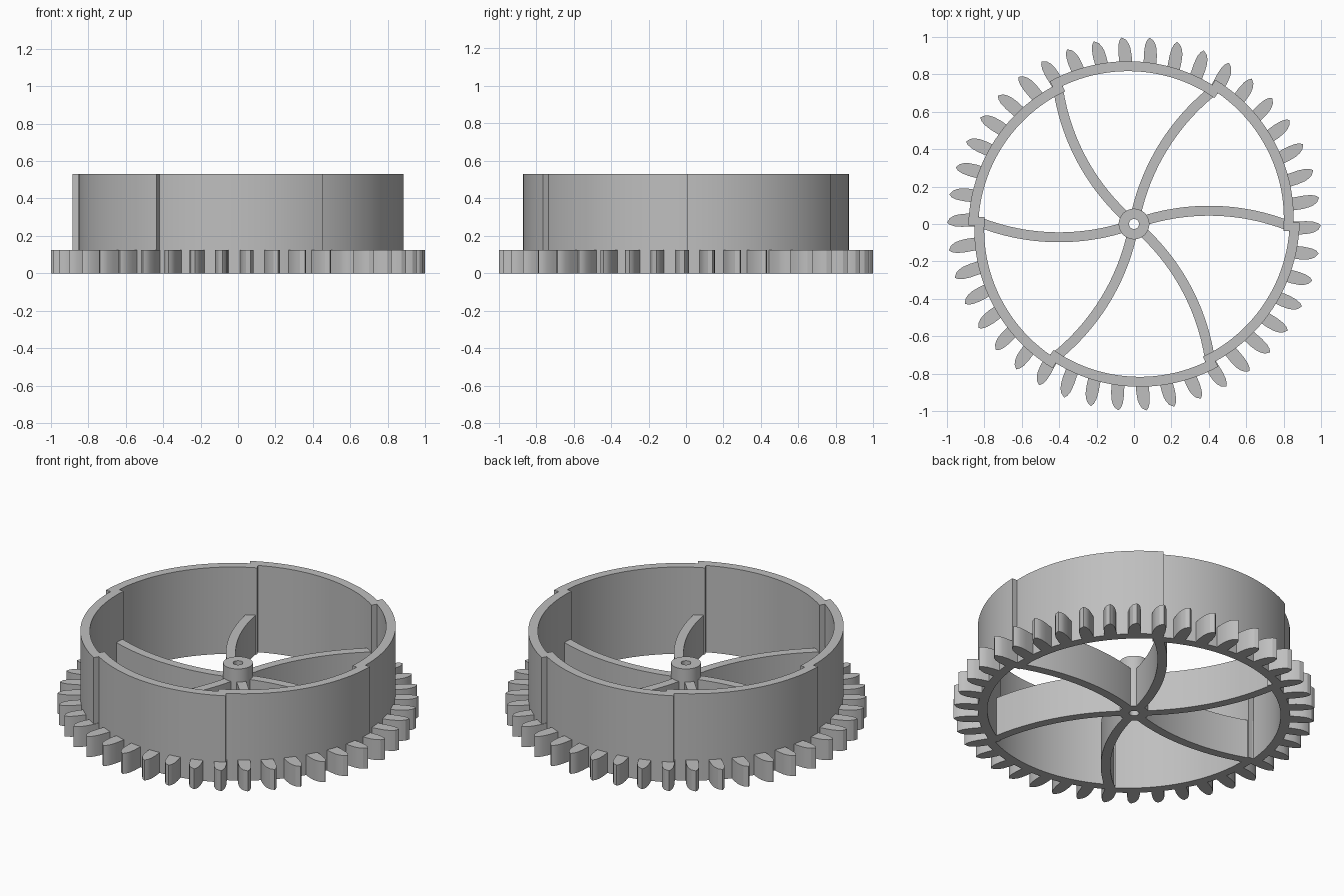
import bpy, bmesh, math
from mathutils import Vector

cube = bpy.data.objects.get("Cube")
if cube:
    bpy.data.objects.remove(cube, do_unlink=True)

GREY = (0.52, 0.52, 0.52, 1)
mat = bpy.data.materials.new("plain grey")
mat.use_nodes = True
mat.diffuse_color = GREY
mat.node_tree.nodes["Principled BSDF"].inputs["Base Color"].default_value = GREY

ARMS = 6
TEETH = 42
WALL = 0.053


def polar(r, deg):
    a = math.radians(deg)
    return Vector((r * math.cos(a), r * math.sin(a)))


def turned(points, deg):
    a = math.radians(deg)
    c, s = math.cos(a), math.sin(a)
    return [Vector((c * x - s * y, s * x + c * y)) for x, y in points]


def finish(name, bm):
    bmesh.ops.recalc_face_normals(bm, faces=bm.faces)
    mesh = bpy.data.meshes.new(name)
    bm.to_mesh(mesh)
    bm.free()
    mesh.materials.append(mat)
    obj = bpy.data.objects.new(name, mesh)
    bpy.context.collection.objects.link(obj)
    bpy.ops.object.select_all(action="DESELECT")
    obj.select_set(True)
    bpy.context.view_layer.objects.active = obj
    bpy.ops.object.shade_smooth_by_angle(angle=math.radians(25))
    return obj


def extrude_up(bm, faces, height):
    new = bmesh.ops.extrude_face_region(bm, geom=faces, use_keep_orig=True)
    verts = [g for g in new["geom"] if isinstance(g, bmesh.types.BMVert)]
    bmesh.ops.translate(bm, verts=verts, vec=(0, 0, height))


def outline_prism(name, outline, height):
    bm = bmesh.new()
    face = bm.faces.new([bm.verts.new((p.x, p.y, 0)) for p in outline])
    extrude_up(bm, [face], height)
    return finish(name, bm)


def strip_prism(name, side_a, side_b, height, closed=False):
    """Raise the band between two matching lines into a solid wall."""
    bm = bmesh.new()
    a = [bm.verts.new((p.x, p.y, 0)) for p in side_a]
    b = [bm.verts.new((p.x, p.y, 0)) for p in side_b]
    n = len(a)
    faces = []
    for i in range(n if closed else n - 1):
        j = (i + 1) % n
        faces.append(bm.faces.new((a[i], a[j], b[j], b[i])))
    extrude_up(bm, faces, height)
    return finish(name, bm)


# Hub with a through hole
turns = [i * 360 / 48 for i in range(48)]
strip_prism("hub", [polar(0.082, t) for t in turns],
            [polar(0.027, t) for t in turns], 0.32, closed=True)

# Centre line of one curved spoke, as an arc from the hub to the rim
chord, sag = 0.84, 0.078
radius = (chord ** 2 / 4 + sag ** 2) / (2 * sag)
half = math.degrees(math.asin(chord / 2 / radius))
centre = Vector((chord / 2, sag - radius))
steps = 24
sweep = [90 + half - 2 * half * (0.07 + 0.93 * i / steps) for i in range(steps + 1)]
spoke_out = [centre + polar(radius + WALL / 2, t) for t in sweep]
spoke_in = [centre + polar(radius - WALL / 2, t) for t in sweep]

for k in range(ARMS):
    turn = 60 * k
    # Curved spoke
    strip_prism(f"spoke_{k + 1}", turned(spoke_out, turn - 1),
                turned(spoke_in, turn - 1), 0.24)
    # Rim wall section, swelling outward to a step
    outer, inner = [], []
    for i in range(25):
        f = i / 24
        deg = turn - 2.6 + 63.2 * f
        r = 0.852 + 0.034 * f
        outer.append(polar(r, deg))
        inner.append(polar(r - WALL, deg))
    strip_prism(f"rim_section_{k + 1}", outer, inner, 0.53)

# Hooked teeth around the foot of the rim
tooth = [(0.83, 0.012), (0.92, 0.015), (0.96, 0.012), (0.985, 0.004),
         (1.0, -0.008), (0.985, -0.031), (0.965, -0.043), (0.94, -0.051),
         (0.9, -0.055), (0.83, -0.055)]
for k in range(TEETH):
    outline_prism(f"tooth_{k + 1}", turned(tooth, k * 360 / TEETH), 0.125)
